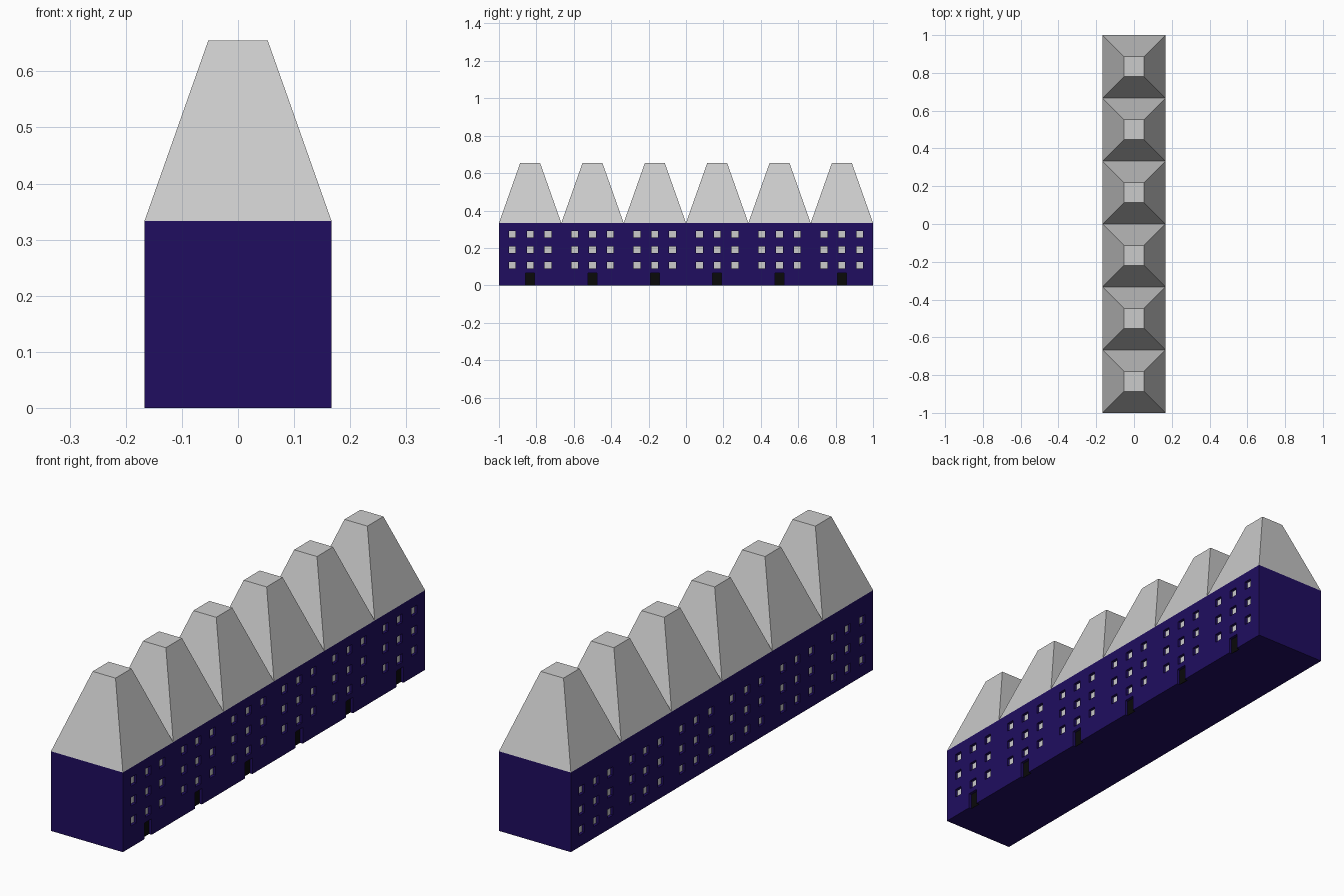
import bpy, bmesh
from mathutils import Matrix

if "Cube" in bpy.data.objects:
    bpy.data.objects.remove(bpy.data.objects["Cube"])

N = 6
W = 2 / N            # house width and height
H = W / 2
DEPTH = 0.013        # window recess
WIN = 0.036
DOOR_W, DOOR_H = 0.048, 0.067


def material(name, rgb):
    m = bpy.data.materials.new(name)
    m.diffuse_color = (*rgb, 1)
    m.use_nodes = True
    m.node_tree.nodes["Principled BSDF"].inputs["Base Color"].default_value = m.diffuse_color
    return m


def finish(name, bm, mat=None):
    bmesh.ops.recalc_face_normals(bm, faces=bm.faces)
    me = bpy.data.meshes.new(name)
    bm.to_mesh(me)
    bm.free()
    ob = bpy.data.objects.new(name, me)
    bpy.context.collection.objects.link(ob)
    if mat:
        me.materials.append(mat)
    return ob


def box(bm, centre, size):
    bmesh.ops.create_cube(bm, size=1, matrix=Matrix.Translation(centre) @ Matrix.Diagonal((*size, 1)))


navy = material("navy_wall", (0.014, 0.004, 0.115))
black = material("black_door", (0.003, 0.003, 0.003))
house_y = [-1 + H + i * W for i in range(N)]

# Walls
bm = bmesh.new()
box(bm, (0, 0, H), (W, 2, W))
walls = finish("walls", bm, navy)

# Window openings and panes: the door side sits a little higher than the back
holes, panes = bmesh.new(), bmesh.new()
for side, lowest in ((1, 0.107), (-1, 0.067)):
    for hy in house_y:
        for col in (-1, 0, 1):
            for row in range(3):
                y, z = hy + col * 0.095, lowest + row * W / 4
                box(holes, (side * H, y, z), (2 * DEPTH, WIN, WIN))
                box(panes, (side * (H - DEPTH - 0.001), y, z), (0.004, WIN, WIN))

# Door openings and doors
doors = bmesh.new()
for hy in house_y:
    box(holes, (H, hy, DOOR_H / 2 - 0.01), (2 * DEPTH, DOOR_W, DOOR_H + 0.02))
    box(doors, (H - DEPTH - 0.001, hy, DOOR_H / 2), (0.004, DOOR_W, DOOR_H))

cutter = finish("opening_cutter", holes, navy)
cutter.hide_render = True
cutter.hide_viewport = True
cut = walls.modifiers.new("openings", 'BOOLEAN')
cut.operation = 'DIFFERENCE'
cut.solver = 'EXACT'
cut.object = cutter
finish("window_panes", panes)
finish("doors", doors, black)

# Tapered roofs, one per house
for i, hy in enumerate(house_y):
    bm = bmesh.new()
    box(bm, (0, hy, (W + 0.655) / 2), (W, W, 0.655 - W))
    for v in bm.verts:
        if v.co.z > 0.5:
            v.co.x *= 0.053 / H
            v.co.y = hy + (v.co.y - hy) * 0.053 / H
    finish(f"roof_{i + 1}", bm)
